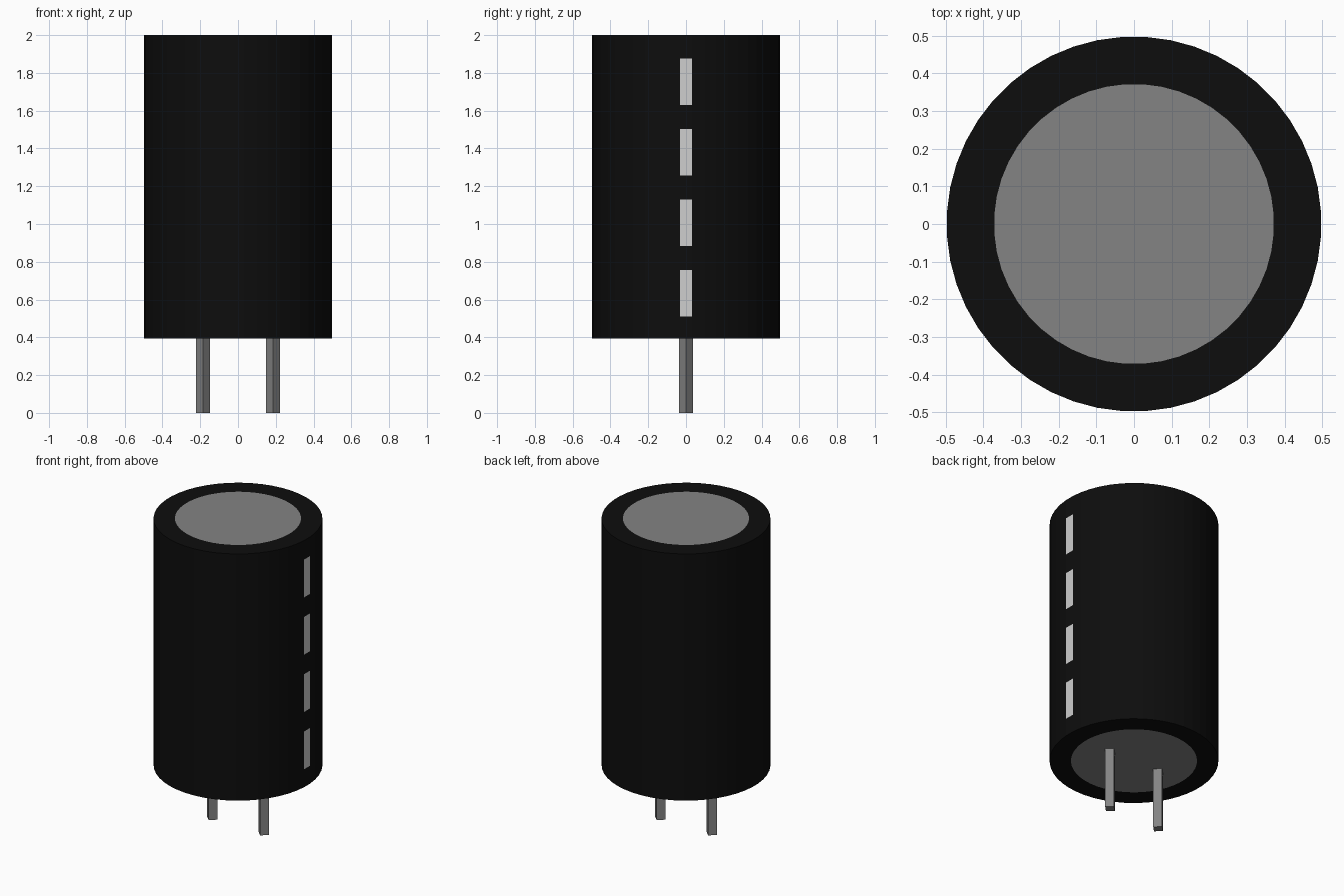
import bpy, bmesh, math

if "Cube" in bpy.data.objects:
    bpy.data.objects.remove(bpy.data.objects["Cube"])

SIDES = 48
R_BODY, R_CAP = 0.498, 0.372
Z_LOW, Z_TOP = 0.395, 2.0


def material(name, rgb):
    m = bpy.data.materials.new(name)
    m.diffuse_color = (*rgb, 1)
    m.use_nodes = True
    m.node_tree.nodes["Principled BSDF"].inputs["Base Color"].default_value = m.diffuse_color
    return m


black = material("black sleeve", (0.004, 0.004, 0.004))
metal = material("grey metal", (0.23, 0.23, 0.23))
light = material("light grey marking", (0.62, 0.62, 0.62))


def make_object(name, bm, mats):
    me = bpy.data.meshes.new(name)
    bmesh.ops.recalc_face_normals(bm, faces=bm.faces)
    bm.to_mesh(me)
    bm.free()
    for m in mats:
        me.materials.append(m)
    ob = bpy.data.objects.new(name, me)
    bpy.context.collection.objects.link(ob)
    return ob


# Sleeve: stacked rings, with the one strip facing +x marked by dashes
dashes = [(0.511 + 0.373 * i, 0.757 + 0.373 * i) for i in range(4)]
levels = [Z_LOW] + [z for d in dashes for z in d] + [Z_TOP]
profile = [(R_CAP, Z_LOW)] + [(R_BODY, z) for z in levels] + [(R_CAP, Z_TOP)]

bm = bmesh.new()
rings = []
for r, z in profile:
    angles = [(i + 0.5) * math.tau / SIDES for i in range(SIDES)]
    rings.append([bm.verts.new((r * math.cos(a), r * math.sin(a), z)) for a in angles])
for low, high in zip(rings, rings[1:]):
    for i in range(SIDES):
        j = (i + 1) % SIDES
        bm.faces.new((low[i], low[j], high[j], high[i]))
# Metal end discs
for ring in (rings[0], rings[-1]):
    bm.faces.new(ring).material_index = 1
bm.normal_update()
for f in bm.faces:
    c = f.calc_center_median()
    if c.x > 0.49 and abs(c.y) < 0.01 and any(a < c.z < b for a, b in dashes):
        f.material_index = 2
make_object("capacitor_body", bm, [black, metal, light])

# Two square pins, turned so an edge faces the front
for side, x in (("left", -0.185), ("right", 0.185)):
    bm = bmesh.new()
    bmesh.ops.create_cone(bm, cap_ends=True, segments=4, radius1=0.037,
                          radius2=0.037, depth=Z_LOW + 0.005)
    # align a corner with the x axis whatever the primitive's start angle
    bmesh.ops.translate(bm, verts=bm.verts, vec=(x, 0, (Z_LOW + 0.005) / 2))
    make_object(side + "_pin", bm, [metal])
